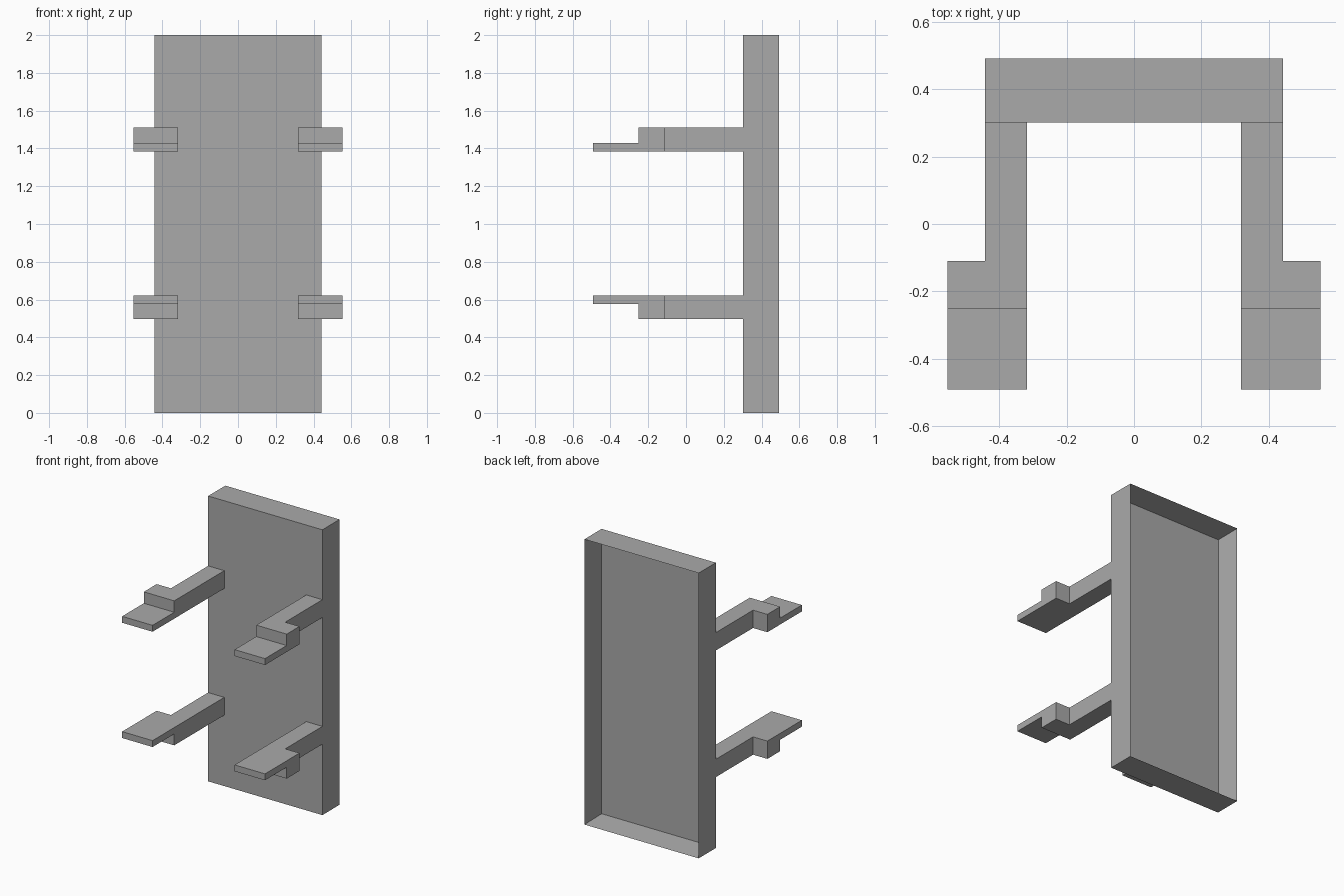
import bpy
import bmesh
from mathutils import Vector

cube = bpy.data.objects.get("Cube")
if cube:
    bpy.data.objects.remove(cube, do_unlink=True)

GREY = (0.4, 0.4, 0.4, 1.0)
grey = bpy.data.materials.new("plain grey")
grey.use_nodes = True
grey.diffuse_color = GREY
grey.node_tree.nodes["Principled BSDF"].inputs["Base Color"].default_value = GREY


def finish(name, bm):
    bmesh.ops.recalc_face_normals(bm, faces=bm.faces[:])
    mesh = bpy.data.meshes.new(name)
    bm.to_mesh(mesh)
    bm.free()
    mesh.materials.append(grey)
    obj = bpy.data.objects.new(name, mesh)
    bpy.context.collection.objects.link(obj)
    return obj


def box(bm, low, high):
    low, high = Vector(low), Vector(high)
    verts = bmesh.ops.create_cube(bm, size=1)["verts"]
    for v in verts:
        v.co = (low + high) / 2 + v.co * (high - low)


def cut(obj, low, high):
    bm = bmesh.new()
    box(bm, low, high)
    cutter = finish(obj.name + "_cutter", bm)
    cutter.hide_render = True
    cutter.hide_set(True)
    mod = obj.modifiers.new("cut", "BOOLEAN")
    mod.operation = "DIFFERENCE"
    mod.solver = "EXACT"
    mod.object = cutter
    # Bake the cut and drop the helper
    bpy.context.view_layer.update()
    graph = bpy.context.evaluated_depsgraph_get()
    mesh = bpy.data.meshes.new_from_object(obj.evaluated_get(graph))
    obj.modifiers.clear()
    obj.data = mesh
    bpy.data.objects.remove(cutter, do_unlink=True)


# Back panel: a shallow tray, open to the rear
FRONT, BACK, HALF, WALL = 0.302, 0.492, 0.443, 0.025
bm = bmesh.new()
box(bm, (-HALF, FRONT, 0), (HALF, BACK, 2))
rear = max(bm.faces, key=lambda f: f.calc_center_median().y)
bmesh.ops.inset_region(bm, faces=[rear], thickness=WALL)
for v in rear.verts:
    v.co.y = FRONT + WALL
finish("back_panel", bm)

# Arms: L-shaped plan, with the tip thinned by a step
INNER, OUTER = 0.318, 0.554
TIP, STEP, ELBOW = -0.492, -0.252, -0.11


def arm(name, side, bottom, top, step_low, step_high):
    plan = [(INNER, FRONT), (HALF, FRONT), (HALF, ELBOW),
            (OUTER, ELBOW), (OUTER, TIP), (INNER, TIP)]
    bm = bmesh.new()
    face = bm.faces.new([bm.verts.new((side * x, y, bottom)) for x, y in plan])
    grown = bmesh.ops.extrude_face_region(bm, geom=[face])["geom"]
    raised = [g for g in grown if isinstance(g, bmesh.types.BMVert)]
    bmesh.ops.translate(bm, verts=raised, vec=(0, 0, top - bottom))
    obj = finish(name, bm)
    cut(obj, (-1, -1, step_low), (1, STEP, step_high))


for label, side in (("left", 1), ("right", -1)):
    arm("upper_arm_" + label, side, 1.385, 1.51, 1.43, 1.7)
    arm("lower_arm_" + label, side, 0.497, 0.622, 0.3, 0.577)
